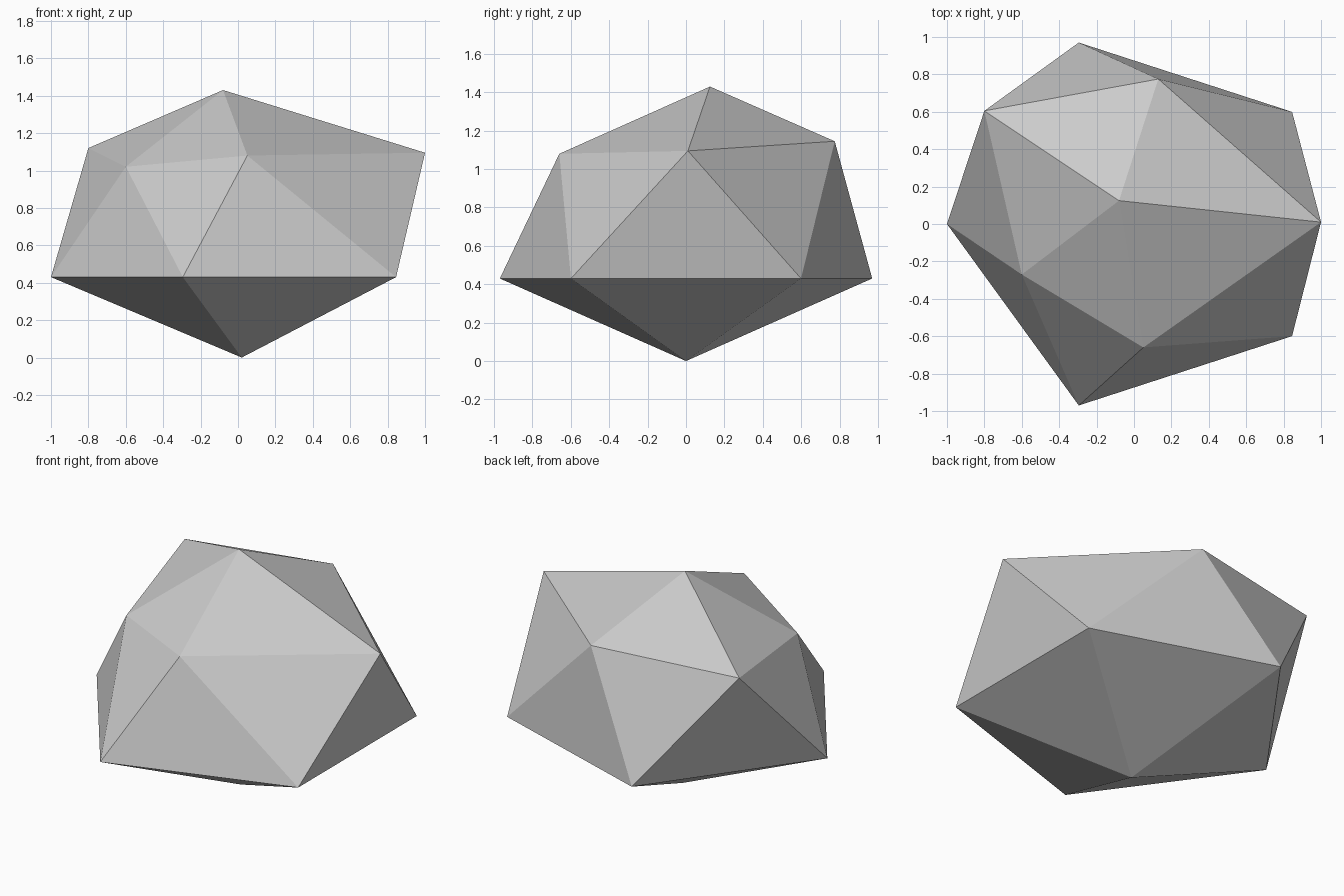
import bpy
import bmesh
import math

if "Cube" in bpy.data.objects:
    bpy.data.objects.remove(bpy.data.objects["Cube"])

# Rough sculpting of the rock: the upper ring, counter-clockwise from the front left
UPPER = [(-0.60, -0.27, 1.02), (0.05, -0.66, 1.08), (1.00, 0.01, 1.095),
         (0.13, 0.775, 1.145), (-0.80, 0.605, 1.12)]
TOP = (-0.08, 0.125, 1.43)
BOTTOM = (0.02, 0.0, 0.0)
RING_RADIUS, RING_X, RING_Z = 1.02, 0.02, 0.43

# Start from a 20-sided ball
bm = bmesh.new()
bmesh.ops.create_icosphere(bm, subdivisions=1, radius=1)
verts = sorted(bm.verts, key=lambda v: v.co.z)
angle = {v: math.atan2(v.co.y, v.co.x) for v in verts}
lower = verts[1:6]
upper = sorted(verts[6:11], key=angle.get)

# Flat regular base ring with a shallow point below
for v in lower:
    a = angle[v]
    v.co = (RING_X + RING_RADIUS * math.cos(a), RING_RADIUS * math.sin(a), RING_Z)
verts[0].co = BOTTOM

# Irregular crown
for v, p in zip(upper, UPPER):
    v.co = p
verts[11].co = TOP

bmesh.ops.recalc_face_normals(bm, faces=bm.faces)
mesh = bpy.data.meshes.new("rock")
bm.to_mesh(mesh)
bm.free()
bpy.context.collection.objects.link(bpy.data.objects.new("rock", mesh))
